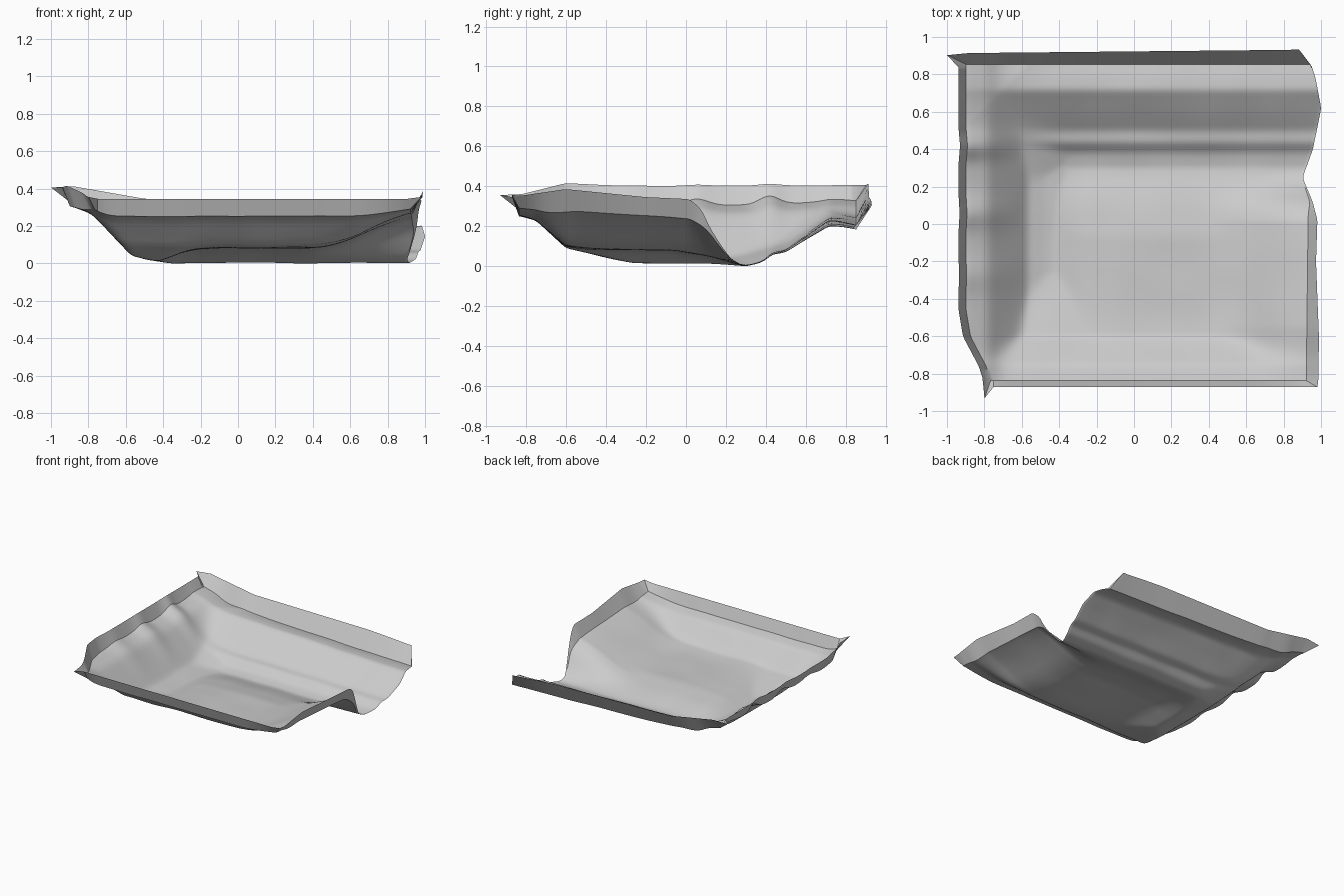
import bpy, bmesh, math
from mathutils import Vector, noise

if "Cube" in bpy.data.objects:
    bpy.data.objects.remove(bpy.data.objects["Cube"])

N = 110
Y0, Y1 = -0.835, 0.855


def curve(pts, r=.016):
    # slightly smoothed profile through (position, value) pairs
    def f(t):
        if t <= pts[0][0]:
            return pts[0][1]
        for (a, va), (b, vb) in zip(pts, pts[1:]):
            if t <= b:
                return va + (vb - va) * (t - a) / (b - a)
        return pts[-1][1]
    return lambda t: sum(f(t + d * r) for d in (-1, -.5, 0, .5, 1)) / 5


# Wall profiles of the crumpled dish
front = curve([(-.87, .26), (-.82, .25), (-.75, .23), (-.6, .09), (-.25, .010), (-.1, 0)])
left = curve([(-.94, .315), (-.88, .30), (-.8, .27), (-.77, .25), (-.57, .042), (-.48, .018), (-.35, .0), (0, 0)])
back = curve([(.3, 0), (.36, .012), (.39, .022), (.435, .058), (.5, .068), (.6, .13), (.72, .2), (.79, .195), (.87, .18)])
right = curve([(.15, 0), (.4, .055), (.6, .12), (.7, .17), (.8, .215), (.95, .265)], .05)
spout = curve([(.02, 1), (.08, .86), (.12, .7), (.17, .42), (.22, .17), (.28, 0)])
right_lift = curve([(-.8, 1), (-.55, 1.08), (-.2, .98), (0, .92)])
back_lift = curve([(-.9, 1.28), (-.5, 1.2), (0, 1.15), (.9, 1)])

# Raised middle of the floor, with low channels left of it and behind it
bulge_x = curve([(-.45, 0), (-.26, .88), (-.1, 1), (1, 1)], .05)
bulge_y = curve([(-.7, 1), (-.06, .97), (.1, .66), (.17, .45), (.28, .03), (.33, 0)], .03)

# Plan outline of the fold line and of the rim
x_left = curve([(-.84, -.765), (-.76, -.79), (-.6, -.875), (-.45, -.90), (.85, -.90)])
x_right = curve([(-.84, .92), (.05, .93), (.12, .94), (.25, .895), (.4, .95), (.62, .995), (.78, .965), (.86, .94)])
w_right = curve([(-.6, .065), (-.2, .045), (.03, .05), (.12, .015), (.25, .005)])

# Rim top heights
top_left = curve([(-.84, .36), (-.6, .42), (-.3, .405), (.85, .41)])
top_back = curve([(-.9, .42), (-.5, .35), (.5, .335), (.9, .31)])
top_right = curve([(-.84, .355), (-.6, .39), (-.2, .35), (.02, .34), (.08, .29), (.12, .2), (.17, .12), (.22, .05), (.27, 0)])


def dent(y):
    # buckles along the left wall
    return sum(h * math.exp(-((y - c) / w) ** 2)
               for c, h, w in ((.42, 1, .07), (.06, .7, .08), (-.27, .4, .09)))


def height(x, y):
    diag = min(.2, max(0, (y - x - .68)) * .27)
    parts = (front(y), left(x), back(y) * back_lift(x), diag,
             right(x) * spout(y) * right_lift(y), .082 * bulge_x(x) * bulge_y(y))
    z = sum(p ** 5 for p in parts) ** .2
    z += .045 * dent(y) * min(1, max(0, (-.6 - x) / .28))
    return z + .005 * noise.noise(Vector((x * 4, y * 4, 0))) + .005


bm = bmesh.new()

# Dish floor and walls
grid = []
for j in range(N + 1):
    y = Y0 + (Y1 - Y0) * j / N
    xl, xr = x_left(y) + .008 * dent(y), x_right(y)
    grid.append([bm.verts.new((x, y, height(x, y)))
                 for x in (xl + (xr - xl) * i / N for i in range(N + 1))])
for j in range(N):
    for i in range(N):
        bm.faces.new((grid[j][i], grid[j][i + 1], grid[j + 1][i + 1], grid[j + 1][i]))

# Upturned rim
loop = ([(i, 0) for i in range(N)] + [(N, j) for j in range(N)]
        + [(i, N) for i in range(N, 0, -1)] + [(0, j) for j in range(N, 0, -1)])
base, rim = [], []
for i, j in loop:
    v = grid[j][i]
    x, y, z = v.co
    if (i, j) == (0, 0):
        p = (-.80, -.93, .36)
    elif (i, j) == (0, N):
        p = (-1.0, .905, .41)
    elif (i, j) == (N, 0):
        p = (.98, -.87, .36)
    elif j == 0:
        p = (x, y - .035, .35)
    elif j == N:
        p = (x - .06 * max(0, (x - .7) / .24), .925 + .01 * x, top_back(x))
    elif i == 0:
        p = (x - .04, y, top_left(y) + .008 * dent(y))
    else:
        p = (x + w_right(y), y, max(top_right(y), z + .003))
    base.append(v)
    rim.append(bm.verts.new(p))
n = len(loop)
for k in range(n):
    m = (k + 1) % n
    bm.faces.new((base[m], base[k], rim[k], rim[m]))

# Centre the dish and stand it on the ground
bmesh.ops.recalc_face_normals(bm, faces=bm.faces)
if sum(f.normal.z for f in bm.faces) < 0:
    bmesh.ops.reverse_faces(bm, faces=bm.faces)
axes = list(zip(*(v.co for v in bm.verts)))
shift = Vector((-(min(axes[0]) + max(axes[0])) / 2, -(min(axes[1]) + max(axes[1])) / 2, -min(axes[2])))
bmesh.ops.translate(bm, verts=bm.verts, vec=shift)

mesh = bpy.data.meshes.new("crumpled_dish")
bm.to_mesh(mesh)
bm.free()
dish = bpy.data.objects.new("crumpled_dish", mesh)
bpy.context.collection.objects.link(dish)
bpy.context.view_layer.objects.active = dish
dish.select_set(True)
bpy.ops.object.shade_smooth_by_angle(angle=math.radians(35))
